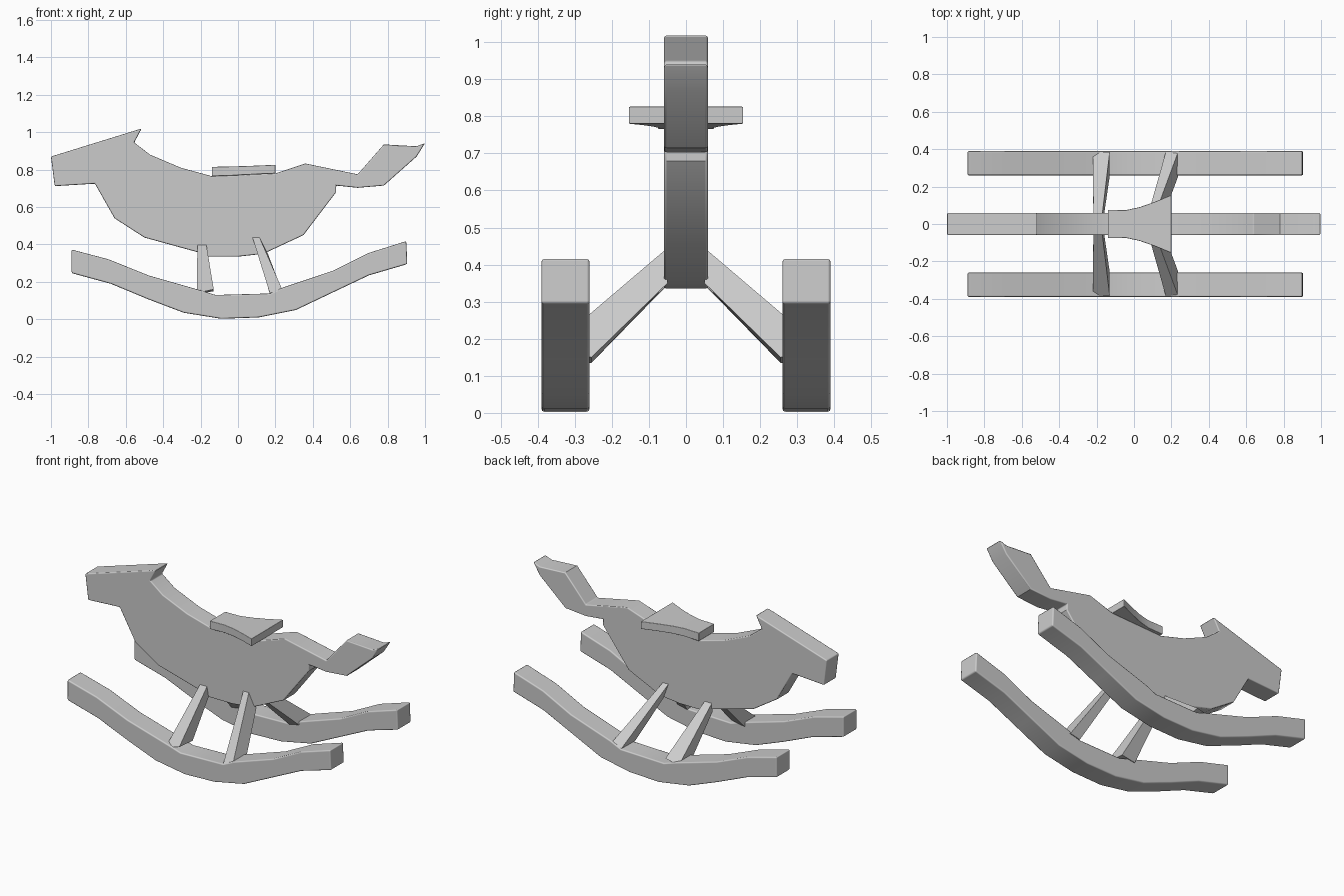
import bpy, bmesh, math

if "Cube" in bpy.data.objects:
    bpy.data.objects.remove(bpy.data.objects["Cube"])


def finish(name, bm, bevel=0.0):
    bmesh.ops.recalc_face_normals(bm, faces=bm.faces)
    mesh = bpy.data.meshes.new(name)
    bm.to_mesh(mesh)
    bm.free()
    ob = bpy.data.objects.new(name, mesh)
    bpy.context.collection.objects.link(ob)
    bpy.context.view_layer.objects.active = ob
    ob.select_set(True)
    if bevel:
        bpy.ops.object.shade_smooth_by_angle(angle=math.radians(35))
        mod = ob.modifiers.new("Soft edges", "BEVEL")
        mod.width = bevel
        mod.segments = 2
        mod.limit_method = "ANGLE"
        mod.angle_limit = math.radians(60)
        mod.harden_normals = True
    ob.select_set(False)
    return ob


def slab(name, profile, y0, y1, bevel):
    """Extrude an x-z outline from y0 to y1."""
    bm = bmesh.new()
    face = bm.faces.new([bm.verts.new((x, y0, z)) for x, z in profile])
    ext = bmesh.ops.extrude_face_region(bm, geom=[face])
    verts = [v for v in ext["geom"] if isinstance(v, bmesh.types.BMVert)]
    bmesh.ops.translate(bm, verts=verts, vec=(0, y1 - y0, 0))
    return finish(name, bm, bevel)


def mirror_y(ob):
    mod = ob.modifiers.new("Other side", "MIRROR")
    mod.use_axis = (False, True, False)


# Horse body with head and tail
slab("horse_body", [
    (-1, .87), (-.515, 1.02), (-.555, .945), (-.47, .88), (-.305, .81),
    (-.14, .765), (.2, .78), (.36, .833), (.64, .775), (.78, .935),
    (.955, .925), (1, .942), (.955, .87), (.78, .715), (.64, .703),
    (.525, .715), (.525, .68), (.35, .45), (.135, .35), (0, .335),
    (-.16, .335), (-.22, .36), (-.5, .437), (-.66, .54), (-.765, .725),
    (-.98, .712)], -.06, .06, .007)

# Curved rockers
rocker = slab("rockers", [
    (-.89, .373), (-.69, .32), (-.48, .235), (-.2, .155), (-.12, .13),
    (.17, .138), (.24, .17), (.51, .26), (.7, .355), (.9, .418),
    (.905, .295), (.7, .235), (.51, .145), (.31, .05), (.11, .01),
    (-.09, .003), (-.29, .035), (-.48, .107), (-.68, .19), (-.89, .247)],
    .26, .39, .008)
mirror_y(rocker)


# Slanted struts from the belly down to the rocker tops
def strut(name, top, belly, foot):
    (ta, tb, tz), (ba, bb, bz), (fa, fb) = top, belly, foot
    bm = bmesh.new()
    inner = [(ta, .05, tz), (tb, .05, tz), (bb, .05, bz), (ba, .05, bz)]
    outer = [(fa, .385, .14), (fb, .385, .16), (fb, .255, .15), (fa, .255, .135)]
    a = [bm.verts.new(p) for p in inner]
    b = [bm.verts.new(p) for p in outer]
    bm.faces.new(a)
    bm.faces.new(b[::-1])
    for i in range(4):
        j = (i + 1) % 4
        bm.faces.new((a[i], b[i], b[j], a[j]))
    mirror_y(finish(name, bm))


strut("front_struts", (-.217, -.17, .405), (-.217, -.16, .345), (-.22, -.13))
strut("rear_struts", (.075, .112, .445), (.11, .16, .35), (.17, .236))

# Flared saddle seat: x, half width, bottom z, top z
rows = [(-.14, .075, .765, .815), (-.04, .075, .768, .817), (.03, .09, .772, .819),
        (.11, .118, .776, .822), (.2, .155, .78, .826)]
bm = bmesh.new()
rings = [[bm.verts.new(p) for p in ((x, -w, lo), (x, w, lo), (x, w, hi), (x, -w, hi))]
         for x, w, lo, hi in rows]
for r, s in zip(rings, rings[1:]):
    for i in range(4):
        j = (i + 1) % 4
        bm.faces.new((r[i], r[j], s[j], s[i]))
bm.faces.new(rings[0][::-1])
bm.faces.new(rings[-1])
finish("saddle_seat", bm, .003)
